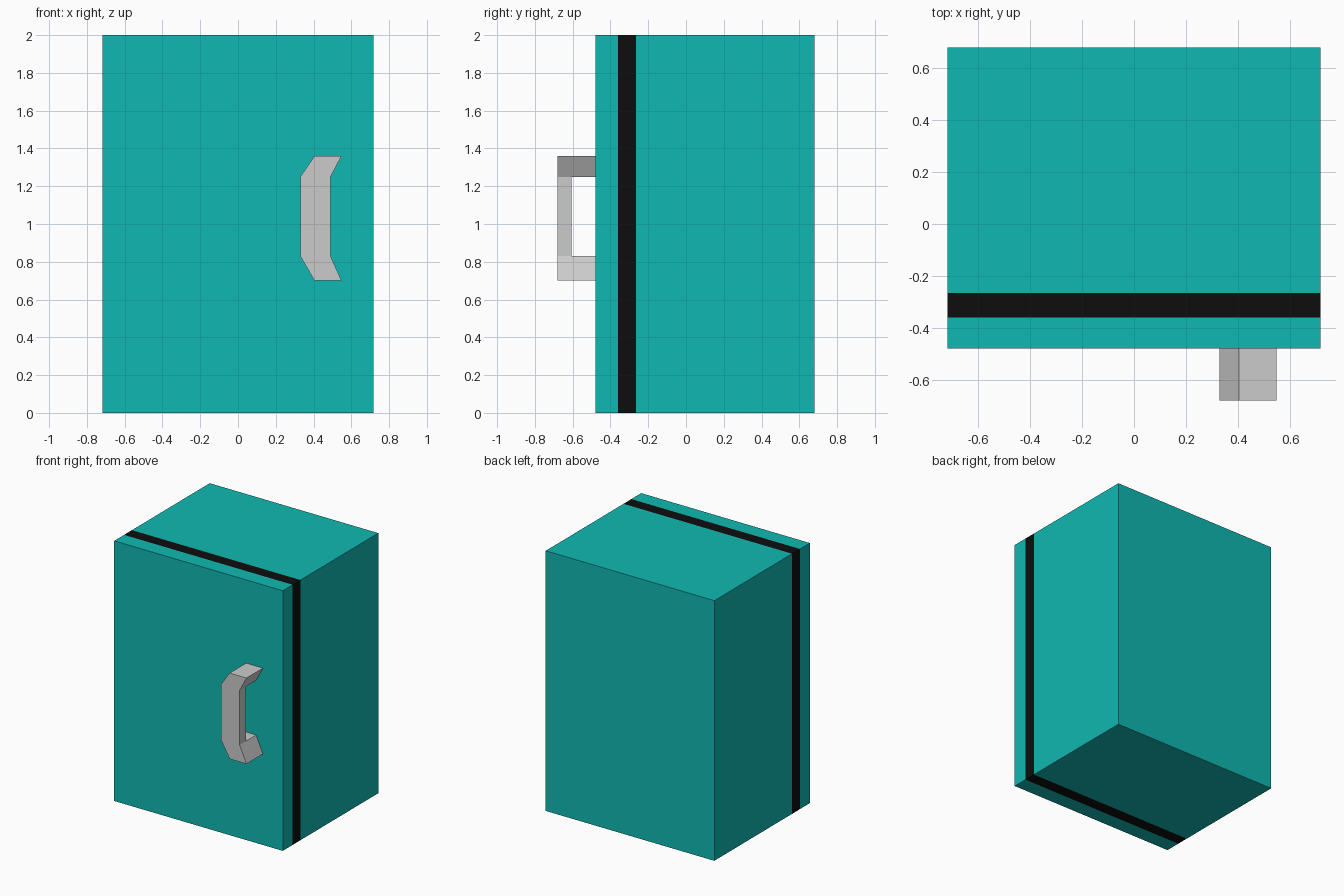
import bpy, bmesh

if "Cube" in bpy.data.objects:
    bpy.data.objects.remove(bpy.data.objects["Cube"])


def material(name, color):
    mat = bpy.data.materials.new(name)
    mat.diffuse_color = color
    mat.use_nodes = True
    mat.node_tree.nodes["Principled BSDF"].inputs["Base Color"].default_value = mat.diffuse_color
    return mat


def make_object(name, verts, faces, mat=None):
    mesh = bpy.data.meshes.new(name)
    bm = bmesh.new()
    vs = [bm.verts.new(v) for v in verts]
    for f in faces:
        bm.faces.new([vs[i] for i in f])
    bmesh.ops.recalc_face_normals(bm, faces=bm.faces)
    bm.to_mesh(mesh)
    bm.free()
    if mat:
        mesh.materials.append(mat)
    obj = bpy.data.objects.new(name, mesh)
    bpy.context.collection.objects.link(obj)
    return obj


W, H = 0.717, 2.0


def section(name, y0, y1, mat, front=False, back=False):
    """Slice of the cabinet between two depths, with optional end caps."""
    verts = [(x, y, z) for y in (y0, y1)
             for x, z in ((-W, 0), (W, 0), (W, H), (-W, H))]
    # wound outwards, seen from outside
    faces = [(i, i + 4, (i + 1) % 4 + 4, (i + 1) % 4) for i in range(4)]
    if front:
        faces.append((0, 1, 2, 3))
    if back:
        faces.append((7, 6, 5, 4))
    obj = make_object(name, verts, faces, mat)
    # open rings: make sure the normals point away from the axis
    mesh = obj.data
    side = mesh.polygons[0]
    if side.normal.z > 0:
        mesh.flip_normals()
    return obj


teal = material("teal", (0.005, 0.48, 0.445, 1))
black = material("black", (0.004, 0.004, 0.004, 1))

# Cabinet: door, dark seal and main body, all flush
section("door", -0.48, -0.36, teal, front=True)
section("door_seal", -0.36, -0.265, black)
section("cabinet_body", -0.265, 0.68, teal, back=True)

# Handle: C-shaped side profile (y, z), its left and right edges follow z
profile = [(-0.48, 0.70), (-0.68, 0.70), (-0.68, 0.83), (-0.68, 1.25),
           (-0.68, 1.36), (-0.48, 1.36), (-0.48, 1.25), (-0.605, 1.25),
           (-0.605, 0.83), (-0.48, 0.83)]
n = len(profile)
end_x, grip_x = (0.405, 0.548), (0.33, 0.49)
verts = [((end_x if z in (0.70, 1.36) else grip_x)[s], y, z)
         for s in (0, 1) for y, z in profile]
faces = [(i, (i + 1) % n, (i + 1) % n + n, i + n) for i in range(n)]
for s in (0, n):
    for f in ((0, 1, 2, 8, 9), (2, 3, 7, 8), (3, 4, 5, 6, 7)):
        faces.append([i + s for i in f])
make_object("door_handle", verts, faces)
